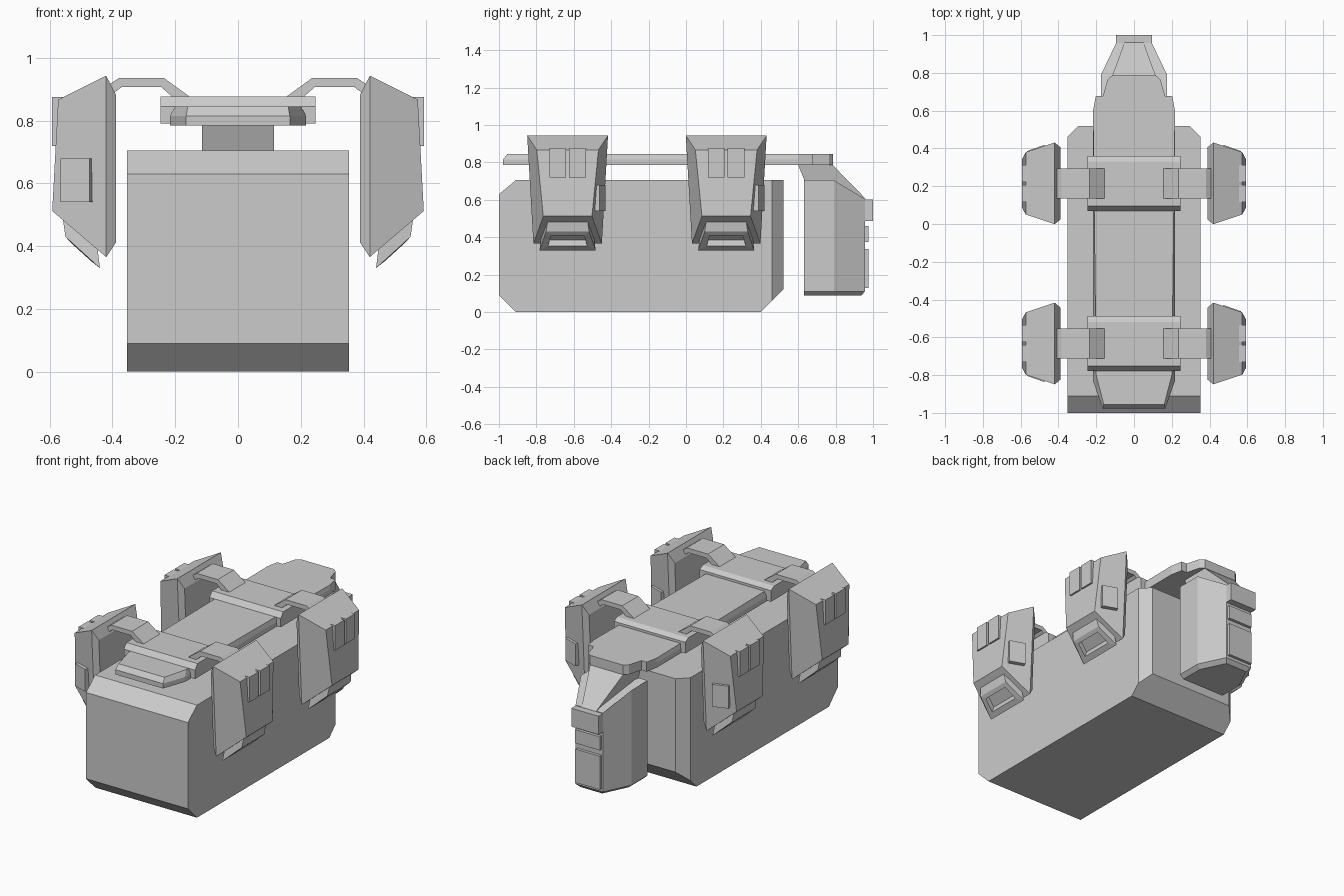
import bpy, bmesh, math
from mathutils import Matrix, Vector

if "Cube" in bpy.data.objects:
    bpy.data.objects.remove(bpy.data.objects["Cube"])


def finish(name, bm):
    bmesh.ops.recalc_face_normals(bm, faces=bm.faces[:])
    me = bpy.data.meshes.new(name)
    bm.to_mesh(me)
    bm.free()
    ob = bpy.data.objects.new(name, me)
    bpy.context.collection.objects.link(ob)
    return ob


def loft(name, rings):
    """Skin a stack of equal-sized point rings and cap both ends."""
    bm = bmesh.new()
    vs = [[bm.verts.new(p) for p in r] for r in rings]
    n = len(rings[0])
    for a, b in zip(vs, vs[1:]):
        for i in range(n):
            j = (i + 1) % n
            bm.faces.new((a[i], a[j], b[j], b[i]))
    bm.faces.new(vs[0])
    bm.faces.new(vs[-1])
    return finish(name, bm)


def box(name, center, size, turn=0):
    bm = bmesh.new()
    bmesh.ops.create_cube(bm, size=1)
    bm.transform(Matrix.Translation(center) @ Matrix.Rotation(turn, 4, 'Z')
                 @ Matrix.Diagonal((*size, 1)))
    return finish(name, bm)


def sym(half):
    """Mirror a half outline (x > 0) across x = 0 into a closed ring."""
    return half + [(-p[0], *p[1:]) for p in reversed(half)]


# Main hull: side profile extruded across x, rear vertical corners cut off
side = [(-1, .09), (-.91, 0), (.40, 0), (.52, .12), (.52, .705), (-.91, .705), (-1, .63)]
hull = loft("main_hull", [[(x, y, z) for y, z in side] for x in (-.353, .353)])
bm = bmesh.new()
bm.from_mesh(hull.data)
for s in (-1, 1):
    cut = bmesh.ops.bisect_plane(bm, geom=bm.verts[:] + bm.edges[:] + bm.faces[:],
                                 plane_co=(s * .353, .46, 0), plane_no=(s, 1, 0), clear_outer=True)
    bmesh.ops.holes_fill(bm, edges=[e for e in bm.edges if e.is_boundary])
bmesh.ops.recalc_face_normals(bm, faces=bm.faces[:])
bm.to_mesh(hull.data)
bm.free()

# Floating spine plate with a tapered, sloped nose
tail = [(.217, .60), (.202, .677), (.165, .677), (.14, .765), (.115, .787)]
bottom = [(.165, -.978), (.217, -.83)] + tail
top = [(.16, -.955), (.2, -.80)] + tail
loft("spine_plate", [[(*p, .785) for p in sym(bottom)],
                     [(*p, .815) for p in sym(bottom)],
                     [(*p, .845) for p in sym(top)]])

# Rear column: pod with chamfered base and sloping shoulders
pod = [(.175, .63), (.175, .79), (.095, .957)]
base = [(.15, .63), (.15, .78), (.075, .935)]
loft("rear_column", [[(*p, .087) for p in sym(base)],
                     [(*p, .11) for p in sym(pod)],
                     sym([(x, y, z) for (x, y), z in zip(pod, (.705, .705, .604))])])
# Neck joining the column to the spine
loft("rear_neck", [sym([(.115, .635, .70), (.05, .962, .604)]),
                   sym([(.115, .60, .785), (.115, .785, .785)])])
# Raised blocks down the column's back
box("rear_upper_block", (0, .965, .543), (.19, .07, .115))
box("rear_middle_panel", (0, .955, .417), (.17, .04, .085))
box("rear_lower_panel", (0, .955, .233), (.17, .04, .21))


def thruster(cy, s, box_side):
    """One side pod (s = left/right) with nozzle, panels and side box."""
    def rect(x, h0, z0, h1, z1):
        return [(s * x, cy - h0, z0), (s * x, cy + h0, z0), (s * x, cy + h1, z1), (s * x, cy - h1, z1)]

    # Pod shell, outer face leaning outward at the bottom
    outer = [(s * .592, cy - .13, .512), (s * .592, cy + .13, .512),
             (s * .573, cy + .165, .867), (s * .573, cy - .165, .867)]
    loft("side_pod", [rect(.388, .165, .413, .19, .88), rect(.42, .183, .365, .216, .943), outer])

    # Nozzle frame with recess, pointing down from the sloped underside
    def mouth(xo, zo, ho, xi, zi, hi):
        return [(s * xo, cy - ho, zo), (s * xo, cy + ho, zo), (s * xi, cy + hi, zi), (s * xi, cy - hi, zi)]
    loft("nozzle", [mouth(.56, .50, .105, .45, .41, .14), mouth(.55, .43, .115, .44, .33, .15),
                    mouth(.532, .41, .088, .468, .352, .105), mouth(.522, .44, .085, .46, .385, .1)])

    # Twin panels on the outer face
    for d in (-.053, .053):
        box("pod_panel", (s * .57, cy + d, .797), (.044, .09, .156))
    # Small box on the slanted flank
    box("flank_box", (s * .512, cy + box_side * .165, .61), (.098, .048, .14),
        -s * box_side * math.radians(19.4))


for cy in (-.633, .215):
    # Strap across the spine
    prof = [(-.145, .79), (-.145, .845), (-.12, .877), (.115, .877), (.145, .86), (.145, .79)]
    loft("spine_strap", [[(x, cy + y, z) for y, z in prof] for x in (-.247, .247)])
    for s in (-1, 1):
        # Bent arm from strap to pod
        arm = [(.40, .885), (.41, .915), (.38, .935), (.235, .935), (.155, .877), (.205, .872), (.245, .907), (.37, .907)]
        loft("pod_arm", [[(s * x, cy + d, z) for x, z in arm] for d in (-.08, .08)])
        thruster(cy, s, -1 if (s < 0 and cy < 0) else 1)
